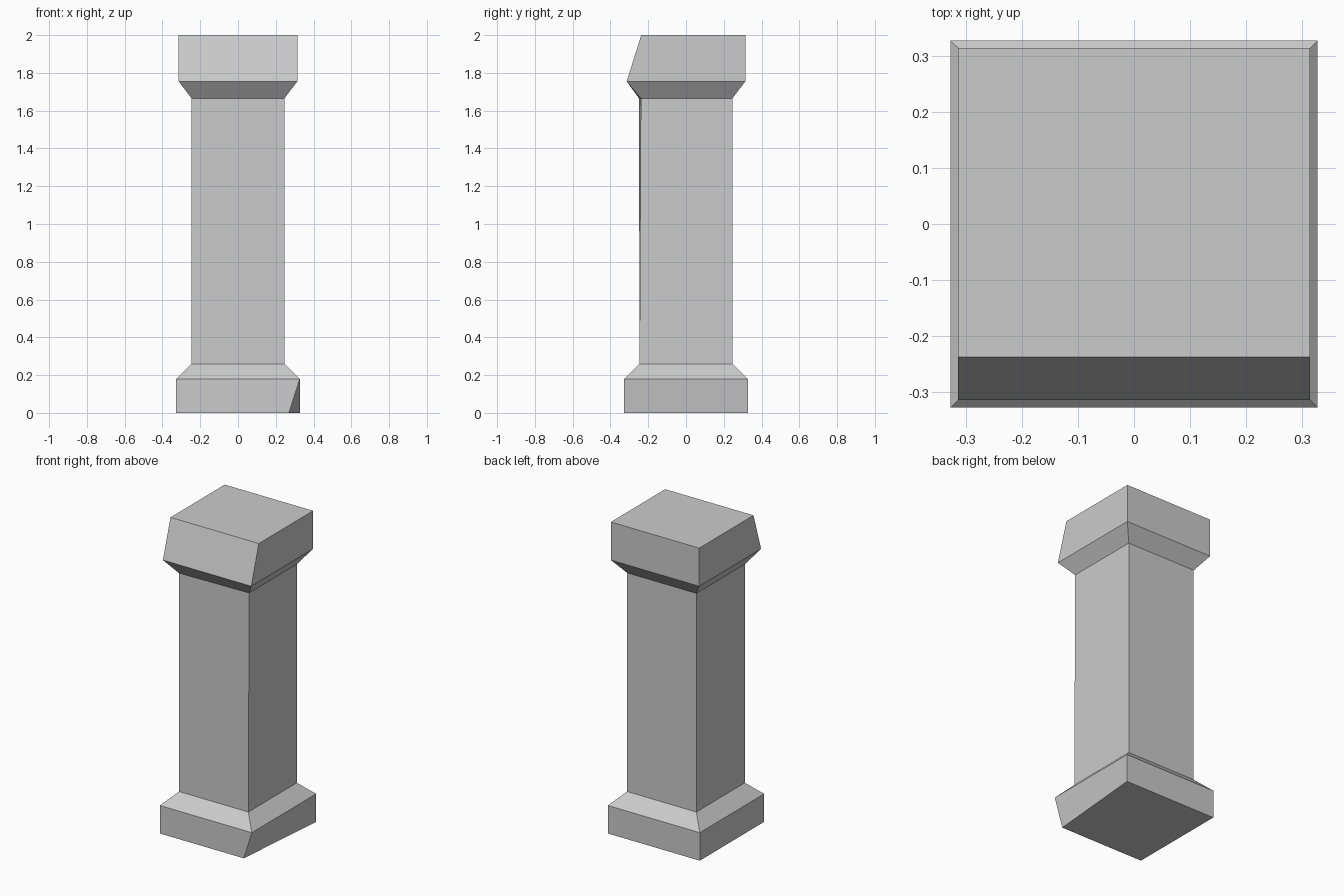
import bpy
import bmesh

if "Cube" in bpy.data.objects:
    bpy.data.objects.remove(bpy.data.objects["Cube"])

# Square profile of the pillar from bottom to top: (half width, height)
PROFILE = [(0.327, 0.0), (0.327, 0.18), (0.246, 0.26),
           (0.246, 1.665), (0.314, 1.755), (0.314, 2.0)]

bm = bmesh.new()
rings = []
for h, z in PROFILE:
    corners = [(-h, -h), (h, -h), (h, h), (-h, h)]  # front left, front right, back right, back left
    rings.append([bm.verts.new((x, y, z)) for x, y in corners])

# Plinth, shaft and capital walls, closed at both ends
for low, high in zip(rings, rings[1:]):
    for i in range(4):
        j = (i + 1) % 4
        bm.faces.new((low[i], low[j], high[j], high[i]))
bm.faces.new(rings[0][::-1])
bm.faces.new(rings[-1])

# Chipped front right foot corner
rings[0][1].co.x = 0.27
# Slight twist at the top of the shaft's front
rings[3][0].co.y = -0.249
rings[3][1].co.y = -0.239
# Sloping front of the capital
for v in rings[5][:2]:
    v.co.y = -0.237

bmesh.ops.recalc_face_normals(bm, faces=bm.faces)
mesh = bpy.data.meshes.new("stone_pillar")
bm.to_mesh(mesh)
bm.free()
pillar = bpy.data.objects.new("stone_pillar", mesh)
bpy.context.collection.objects.link(pillar)
